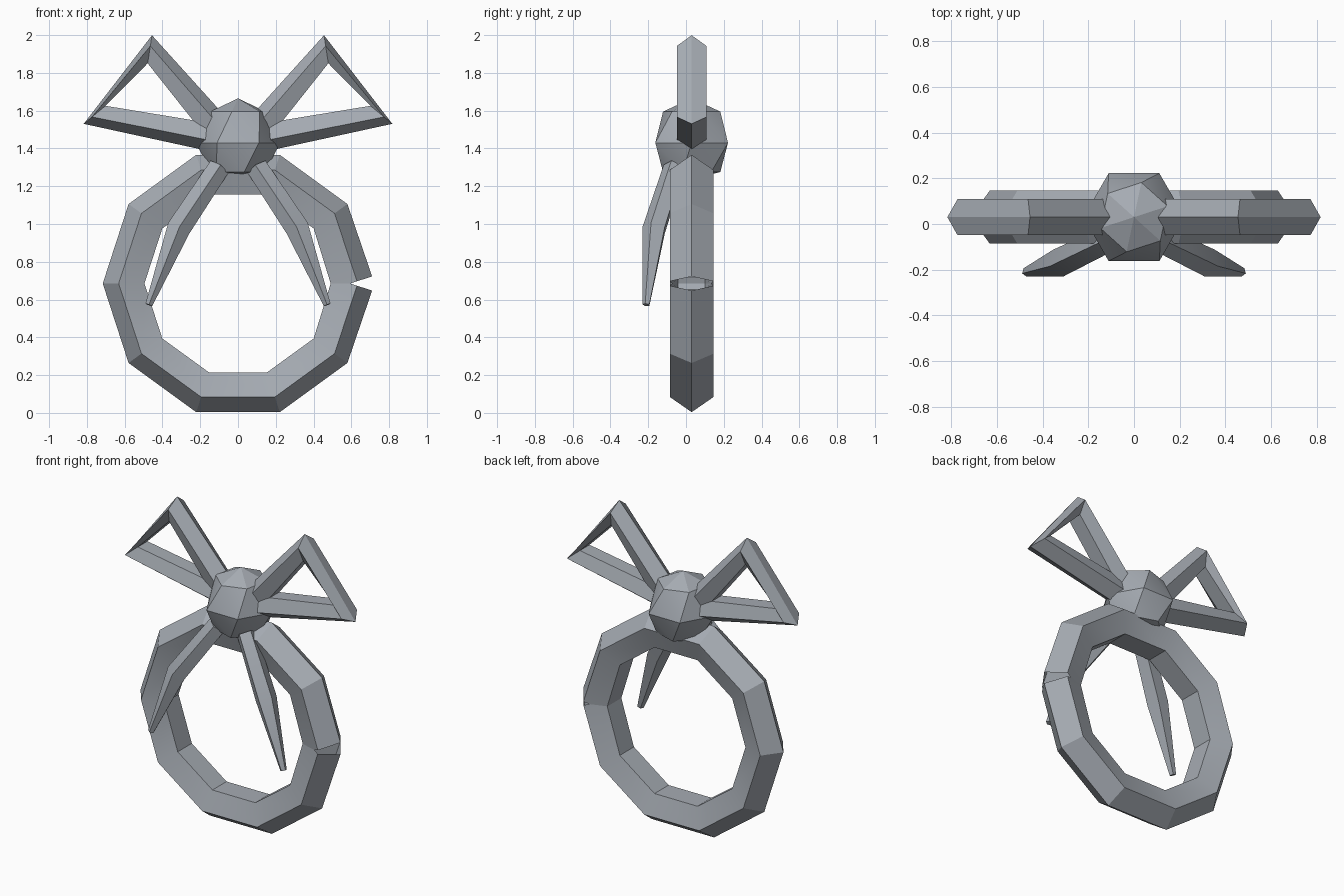
import bpy, bmesh, math
from mathutils import Vector

if "Cube" in bpy.data.objects:
    bpy.data.objects.remove(bpy.data.objects["Cube"])

YC = 0.03  # depth centre of ring, bow and knot
grey = bpy.data.materials.new("blue_grey")
grey.diffuse_color = (0.38, 0.41, 0.45, 1)
grey.use_nodes = True
grey.node_tree.nodes["Principled BSDF"].inputs["Base Color"].default_value = grey.diffuse_color


def finish(name, bm):
    bmesh.ops.recalc_face_normals(bm, faces=bm.faces[:])
    me = bpy.data.meshes.new(name)
    bm.to_mesh(me)
    bm.free()
    me.materials.append(grey)
    ob = bpy.data.objects.new(name, me)
    bpy.context.collection.objects.link(ob)
    bpy.ops.object.select_all(action='DESELECT')
    ob.select_set(True)
    bpy.context.view_layer.objects.active = ob
    bpy.ops.object.shade_smooth_by_angle(angle=math.radians(25))
    return ob


def sweep(name, path, outs, radii, caps=True):
    """Five-sided tube along path; one corner of each section points to outs."""
    path = [Vector(p) for p in path]
    bm = bmesh.new()
    rows = []
    for i, (p, out, r) in enumerate(zip(path, outs, radii)):
        t = (path[min(i + 1, len(path) - 1)] - path[max(i - 1, 0)]).normalized()
        side = t.cross(Vector(out)).normalized()
        d = side.cross(t)
        rows.append([bm.verts.new(p + r * (math.cos(a) * d + math.sin(a) * side))
                     for a in (k * math.tau / 5 for k in range(5))])
    for a, b in zip(rows, rows[1:]):
        for k in range(5):
            j = (k + 1) % 5
            bm.faces.new((a[k], a[j], b[j], b[k]))
    if caps:
        bm.faces.new(rows[0])
        bm.faces.new(rows[-1])
    return finish(name, bm)


# Ten-segment wreath ring, left split at its right-hand corner
dirs = [Vector((math.cos(k * math.tau / 10), 0, math.sin(k * math.tau / 10))) for k in range(11)]
centre = Vector((0, YC, 0.685))
sweep("wreath_ring", [centre + 0.594 * d for d in dirs], dirs, [0.122] * 11, caps=False)

for s, label in ((-1, "left"), (1, "right")):
    # Triangular bow loop
    pts = [(0.10, 1.482), (0.468, 1.917), (0.753, 1.583), (0.09, 1.457)]
    outs = [(-0.7, 0.7), (-0.1, 0.995), (0.77, -0.638), (0.2, -0.98)]
    sweep(label + "_bow_loop", [(s * x, YC, z) for x, z in pts],
          [(s * x, 0, z) for x, z in outs], [0.083] * 4)
    # Tapered ribbon tail hanging in front
    tail = [(0.10, -0.06, 1.30), (0.315, -0.165, 0.975), (0.472, -0.21, 0.572)]
    sweep(label + "_ribbon_tail", [(s * x, y, z) for x, y, z in tail],
          [(0, -1, 0)] * 3, [0.06, 0.066, 0.02])

# Faceted knot: hexagonal rings twisted against each other
bm = bmesh.new()
rows = []
for z, r, turn in ((-0.165, 0.155, -18), (-0.01, 0.222, 0), (0.155, 0.155, 18)):
    rows.append([bm.verts.new((r * math.cos(a), YC + r * math.sin(a), 1.44 + z))
                 for a in (math.radians(60 * k + turn) for k in range(6))])
low = bm.verts.new((0, YC, 1.238))
top = bm.verts.new((0, YC, 1.665))
for k in range(6):
    j = (k + 1) % 6
    bm.faces.new((low, rows[0][j], rows[0][k]))
    bm.faces.new((top, rows[2][k], rows[2][j]))
    for a, b in zip(rows, rows[1:]):
        bm.faces.new((a[k], a[j], b[k]))
        bm.faces.new((a[j], b[j], b[k]))
finish("bow_knot", bm)
